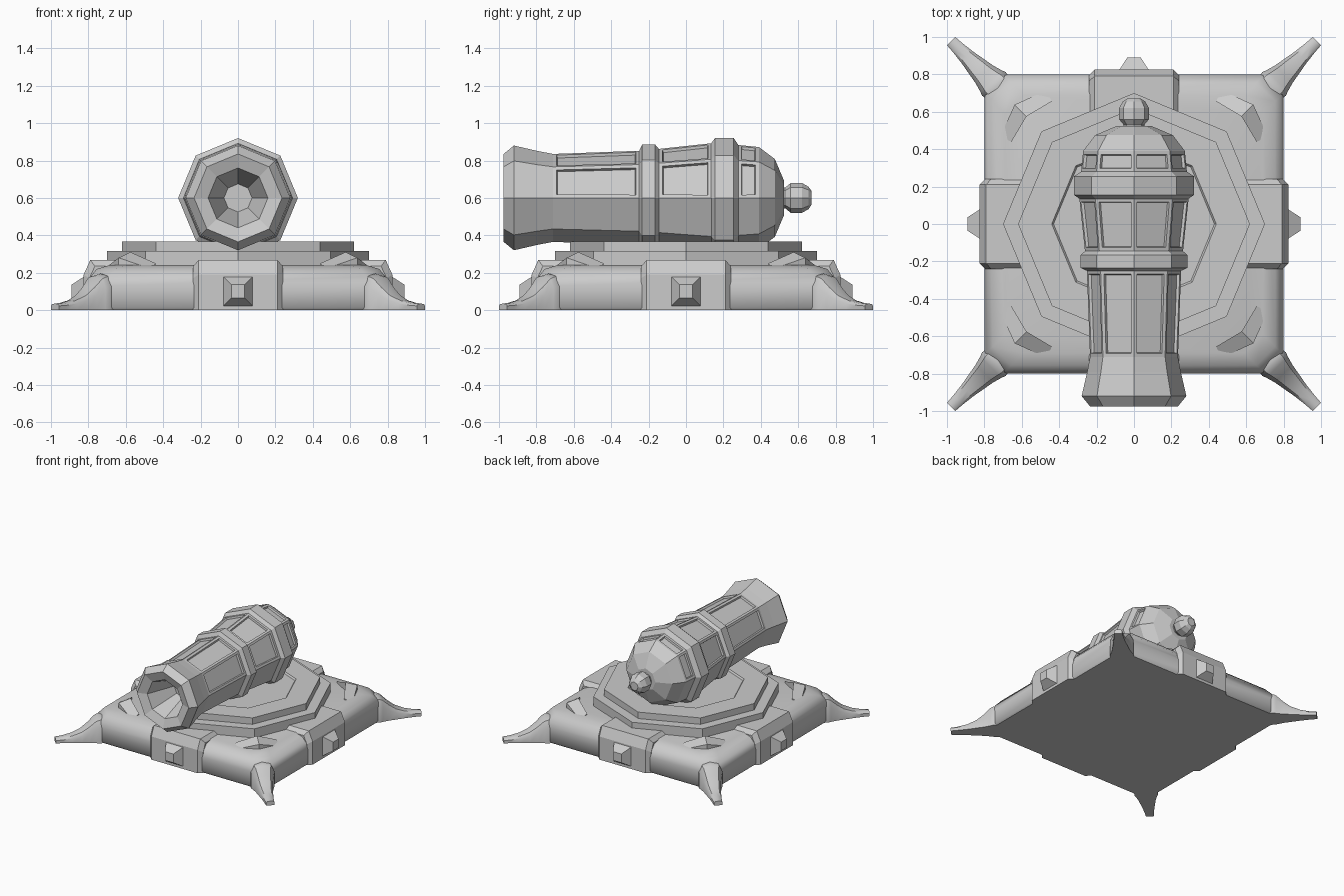
import bpy, bmesh, math
from mathutils import Matrix, Vector

if "Cube" in bpy.data.objects:
    bpy.data.objects.remove(bpy.data.objects["Cube"])

S45 = math.pi / 4


def loft(name, rings, smooth=None, copies=1, edit=None):
    """Skin a list of equal-length point rings, cap both ends, repeat about z."""
    bm = bmesh.new()
    vs = [[bm.verts.new(p) for p in ring] for ring in rings]
    n = len(vs[0])
    for a, b in zip(vs, vs[1:]):
        for i in range(n):
            bm.faces.new((a[i], a[(i + 1) % n], b[(i + 1) % n], b[i]))
    bm.faces.new(vs[0])
    bm.faces.new(vs[-1])
    bmesh.ops.recalc_face_normals(bm, faces=bm.faces[:])
    if edit:
        edit(bm)
    me = bpy.data.meshes.new(name)
    bm.to_mesh(me)
    bm.free()
    for k in range(copies):
        ob = bpy.data.objects.new(name if copies == 1 else f"{name}_{k + 1}", me)
        ob.rotation_euler.z = k * math.pi / 2
        bpy.context.collection.objects.link(ob)
        if smooth and k == 0:
            bpy.ops.object.select_all(action='DESELECT')
            ob.select_set(True)
            bpy.context.view_layer.objects.active = ob
            bpy.ops.object.shade_smooth_by_angle(angle=math.radians(smooth))


def octagon(r, z):
    return [(r * math.cos(i * S45), r * math.sin(i * S45), z) for i in range(8)]


def barrel_ring(y, r):
    return [(r * math.sin(i * S45), y, 0.6 + r * math.cos(i * S45)) for i in range(8)]


def cut_square(h, z, c=0.1):
    k = h - c
    return [(h, -k, z), (h, k, z), (k, h, z), (-k, h, z),
            (-h, k, z), (-h, -k, z), (-k, -h, z), (k, -h, z)]


# Rounded square base
loft("base", [cut_square(h, z) for h, z in
     [(0.79, 0), (0.8, 0.015), (0.8, 0.13), (0.788, 0.18), (0.755, 0.22), (0.69, 0.24)]], smooth=40)

# Raised band wrapping over the middle of each side
outer = [(0.825, 0.0), (0.825, 0.19), (0.79, 0.268), (0.55, 0.268), (0.55, 0.0)]
inner = [(0.795, 0.0), (0.795, 0.17), (0.765, 0.235), (0.55, 0.235), (0.55, 0.0)]
loft("side_band", [[(x, w, z) for x, z in prof] for w, prof in
     [(-0.24, inner), (-0.21, outer), (0.21, outer), (0.24, inner)]], copies=4)

# Square stud on each side
loft("side_stud", [[(x, -h, 0.1 - h), (x, h, 0.1 - h), (x, h, 0.1 + h), (x, -h, 0.1 + h)]
     for x, h in [(0.81, 0.078), (0.825, 0.078), (0.89, 0.036)]], copies=4)


# Tapered corner feet with a collar; c is the position along the diagonal
def foot_ring(c, w, h):
    section = [(-1, 0), (-1, 0.65), (-0.7, 0.93), (0, 1), (0.7, 0.93), (1, 0.65), (1, 0)]
    return [(c - s * w, c + s * w, t * h) for s, t in section]


loft("corner_foot", [foot_ring(*p) for p in
     [(0.71, 0.065, 0.19), (0.735, 0.062, 0.195), (0.75, 0.063, 0.19), (0.765, 0.057, 0.18),
      (0.80, 0.047, 0.13), (0.84, 0.040, 0.085), (0.89, 0.031, 0.055), (0.94, 0.025, 0.04),
      (0.978, 0.022, 0.035)]], smooth=40, copies=4)

# Bent ridge on the top near each corner: ends low, elbow high
bend = [((0.717, 0.465), (0.655, 0.44), 0.25), ((0.638, 0.638), (0.575, 0.575), 0.31),
        ((0.465, 0.717), (0.44, 0.655), 0.25)]
loft("corner_ridge", [[(*a, 0.2), (*a, z - 0.03), (*b, z), (*b, 0.2)] for a, b, z in bend], copies=4)

# Stepped octagonal turntable with a shallow dish
loft("turntable", [octagon(r, z) for r, z in
     [(0.7, 0.2), (0.7, 0.315), (0.62, 0.315), (0.62, 0.368), (0.44, 0.368), (0.43, 0.355)]])

# Barrel: bore, flared mouth, two panelled sections, rings, domed breech
profile = [(-0.72, 0.075), (-0.95, 0.16), (-0.975, 0.235), (-0.92, 0.28), (-0.79, 0.25),
           (-0.71, 0.235), (-0.25, 0.252), (-0.235, 0.285), (-0.165, 0.285), (-0.145, 0.262),
           (0.135, 0.292), (0.155, 0.32), (0.255, 0.32), (0.28, 0.283), (0.39, 0.272),
           (0.475, 0.208), (0.525, 0.09)]


def sink_panels(bm):
    bands = ((-0.71, -0.25), (-0.145, 0.135), (0.28, 0.39))
    chosen = []
    for f in bm.faces:
        ys = [v.co.y for v in f.verts]
        if f.calc_center_median().z > 0.6 and any(
                abs(min(ys) - a) < 0.005 and abs(max(ys) - b) < 0.005 for a, b in bands):
            chosen.append(f)
    bmesh.ops.inset_individual(bm, faces=chosen, thickness=0.026, depth=0)
    bmesh.ops.inset_individual(bm, faces=chosen, thickness=0.006, depth=-0.015)


loft("barrel", [barrel_ring(y, r) for y, r in profile], edit=sink_panels)

# Knob on the breech
loft("breech_knob", [barrel_ring(y, r) for y, r in
     [(0.5, 0.06), (0.53, 0.055), (0.56, 0.08), (0.62, 0.08), (0.655, 0.06), (0.672, 0.035)]])
